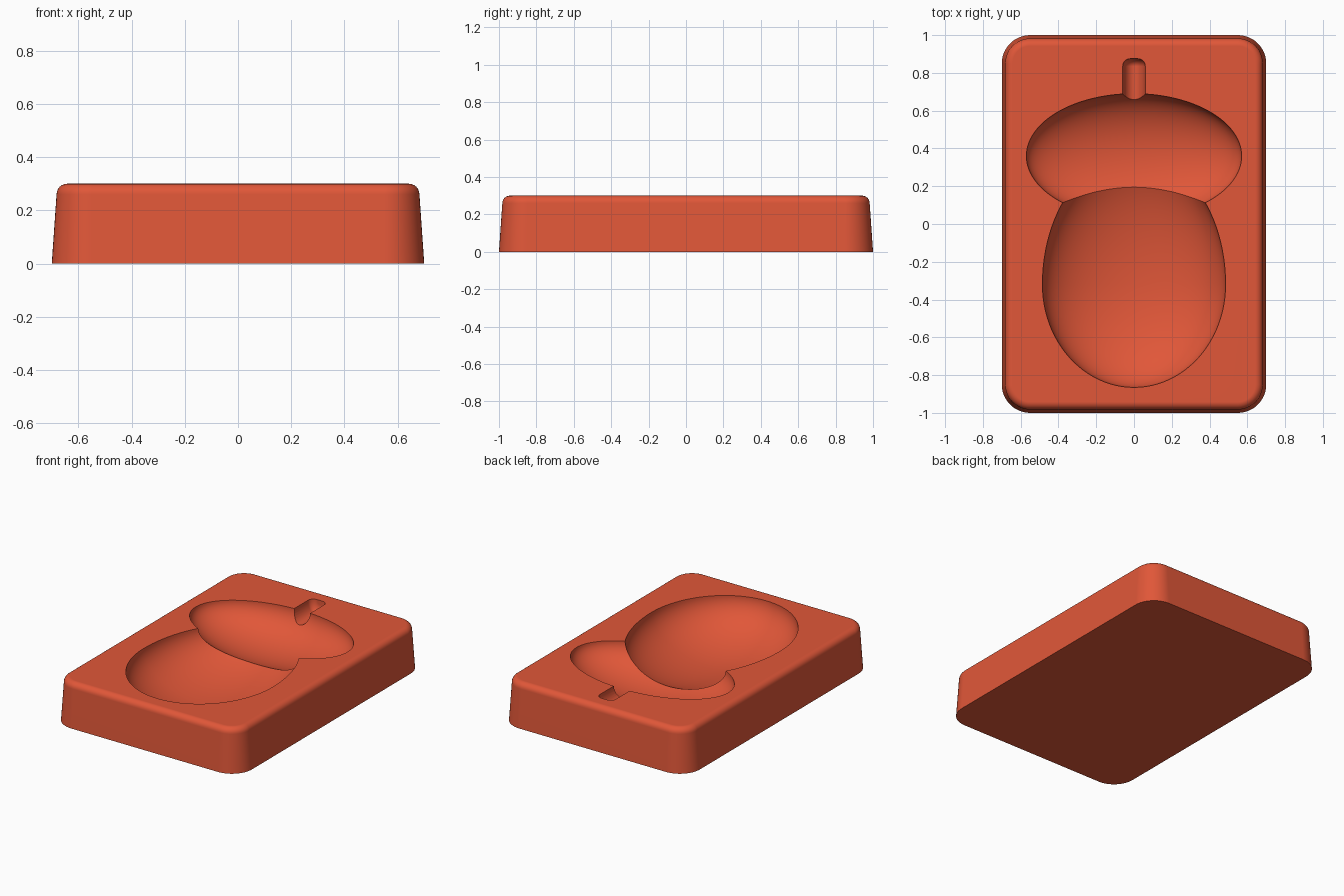
import bpy, bmesh, math
from mathutils import Matrix

if "Cube" in bpy.data.objects:
    bpy.data.objects.remove(bpy.data.objects["Cube"], do_unlink=True)

clay = bpy.data.materials.new("terracotta_red")
clay.use_nodes = True
colour = (0.75, 0.095, 0.04, 1)
clay.diffuse_color = colour
clay.node_tree.nodes["Principled BSDF"].inputs["Base Color"].default_value = colour

TOP = 0.3


def add_object(name, bm):
    bmesh.ops.recalc_face_normals(bm, faces=bm.faces[:])
    mesh = bpy.data.meshes.new(name)
    bm.to_mesh(mesh)
    bm.free()
    mesh.materials.append(clay)
    obj = bpy.data.objects.new(name, mesh)
    bpy.context.collection.objects.link(obj)
    return obj


def rounded_ring(bm, half_x, half_y, radius, inset, z, steps=12):
    """Rounded rectangle whose corner centres stay put as it shrinks."""
    ring = []
    for corner, (sx, sy) in enumerate([(1, 1), (-1, 1), (-1, -1), (1, -1)]):
        for i in range(steps + 1):
            a = (corner + i / steps) * math.pi / 2
            ring.append(bm.verts.new((sx * (half_x - radius) + (radius - inset) * math.cos(a),
                                      sy * (half_y - radius) + (radius - inset) * math.sin(a), z)))
    return ring


def mould_block():
    """Tapered block with rounded corners and a rounded top edge."""
    bm = bmesh.new()
    fillet, draft, steps = 0.04, 0.018, 6
    levels = [(0, 0)]
    for i in range(steps + 1):
        a = i / steps * math.pi / 2
        levels.append((draft + fillet * (1 - math.cos(a)), TOP - fillet + fillet * math.sin(a)))
    rings = [rounded_ring(bm, 0.7, 1.0, 0.15, inset, z) for inset, z in levels]
    for low, high in zip(rings, rings[1:]):
        for i in range(len(low)):
            j = (i + 1) % len(low)
            bm.faces.new((low[i], low[j], high[j], high[i]))
    bm.faces.new(rings[0][::-1])
    bm.faces.new(rings[-1])
    return add_object("mould_block", bm)


def egg_cutter(name, y, width, back, front, depth):
    """Ellipsoid centred on the top face, with its own length towards each end."""
    bm = bmesh.new()
    bmesh.ops.create_uvsphere(bm, u_segments=96, v_segments=48, radius=1,
                              matrix=Matrix.Rotation(math.pi / 2, 4, 'X'))
    for v in bm.verts:
        v.co.x *= width
        v.co.y = y + v.co.y * (back if v.co.y > 0 else front)
        v.co.z = TOP + v.co.z * depth
    return add_object(name, bm)


def stem_cutter():
    """Round bar with a softened far end."""
    bm = bmesh.new()
    radius, depth, start, end, soft = 0.06, 0.085, 0.5, 0.875, 0.04
    stations = [(start, 1)]
    for i in range(6):
        a = i / 5 * math.pi / 2
        stations.append((end - soft + soft * math.sin(a),
                         1 - soft / radius * (1 - math.cos(a))))
    rings = []
    for y, s in stations:
        rings.append([bm.verts.new((radius * s * math.cos(t), y, TOP + depth * s * math.sin(t)))
                      for t in [k * math.tau / 32 for k in range(32)]])
    for a, b in zip(rings, rings[1:]):
        for i in range(32):
            j = (i + 1) % 32
            bm.faces.new((a[i], a[j], b[j], b[i]))
    bm.faces.new(rings[0])
    bm.faces.new(rings[-1])
    return add_object("stem_cutter", bm)


# Acorn-shaped hollow: nut, cap and stem cut from the block
block = mould_block()
cutters = [
    egg_cutter("nut_cutter", -0.32, 0.485, 0.69, 0.545, 0.26),
    egg_cutter("cap_cutter", 0.36, 0.57, 0.33, 0.33, 0.20),
    stem_cutter(),
]
for cutter in cutters:
    cutter.hide_render = True
    cut = block.modifiers.new(cutter.name, 'BOOLEAN')
    cut.operation = 'DIFFERENCE'
    cut.solver = 'EXACT'
    cut.object = cutter

# Keep the cut result and drop the cutters
bpy.context.view_layer.update()
graph = bpy.context.evaluated_depsgraph_get()
result = bpy.data.meshes.new_from_object(block.evaluated_get(graph))
block.modifiers.clear()
block.data = result
for cutter in cutters:
    bpy.data.objects.remove(cutter, do_unlink=True)

# Smooth curves, crisp rims, flat top
for obj in bpy.context.selected_objects:
    obj.select_set(False)
block.select_set(True)
bpy.context.view_layer.objects.active = block
bpy.ops.object.shade_smooth_by_angle(angle=math.radians(30))
flat = block.modifiers.new("flat_top_normals", 'WEIGHTED_NORMAL')
flat.keep_sharp = True
